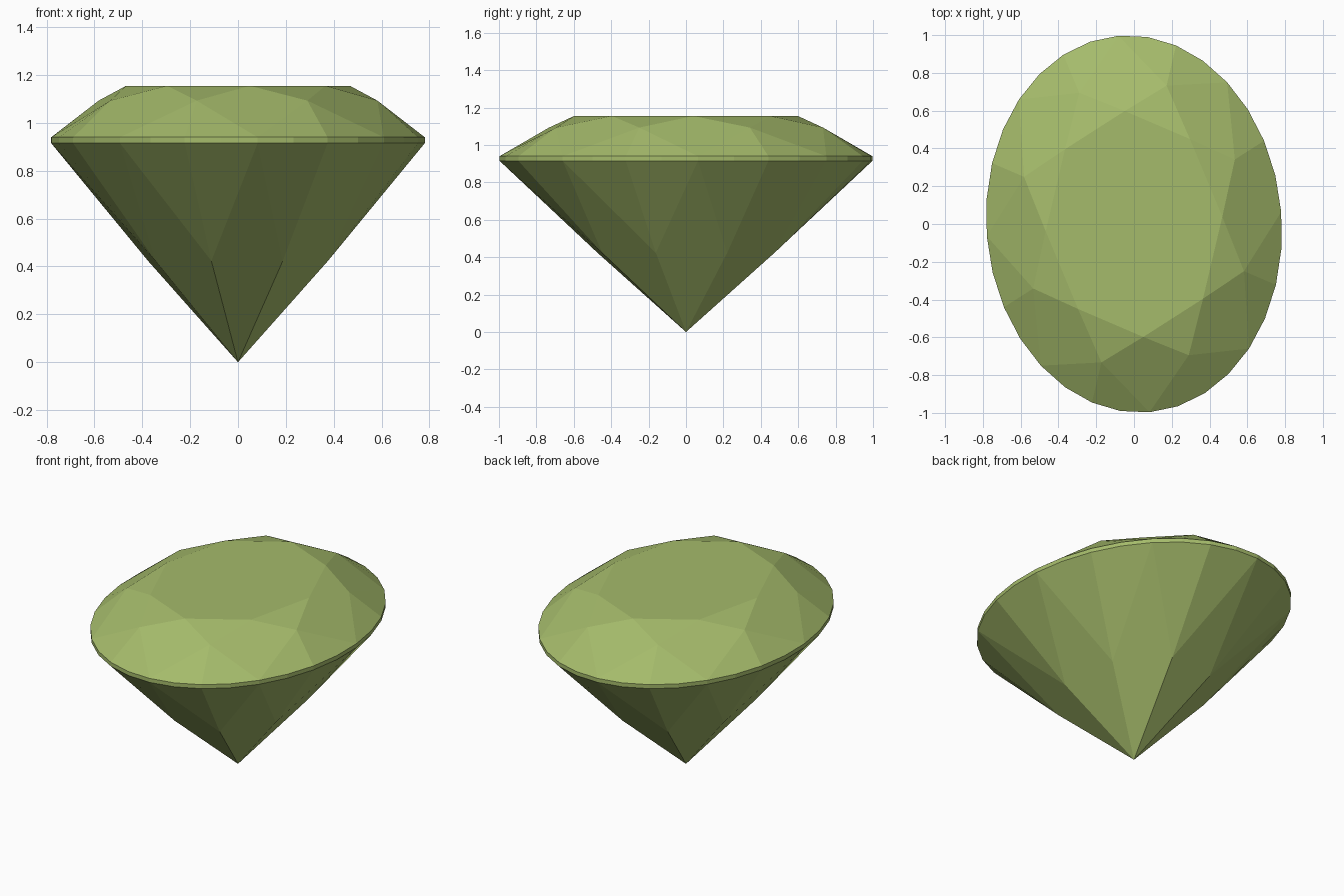
import bpy, bmesh, math

if "Cube" in bpy.data.objects:
    bpy.data.objects.remove(bpy.data.objects["Cube"])

WIDTH = 0.782               # oval width relative to its length
TURN = math.radians(4.7)    # slight twist of the oval about z
STEPS = 32                  # girdle corners

bm = bmesh.new()


def ring(radius, z, count, phase=0.0):
    """Corners of a twisted oval at one height."""
    verts = []
    for i in range(count):
        a = 2 * math.pi * (i + phase) / count
        x, y = WIDTH * radius * math.cos(a), radius * math.sin(a)
        verts.append(bm.verts.new((x * math.cos(TURN) - y * math.sin(TURN),
                                   x * math.sin(TURN) + y * math.cos(TURN), z)))
    return verts


table = ring(0.60, 1.155, 8)
star = ring(0.775, 1.093, 8, 0.5)
girdle_top = ring(1.0, 0.94, STEPS)
girdle_low = ring(1.0, 0.915, STEPS)
pavilion = ring(0.50, 0.423, 8, 0.5)
culet = bm.verts.new((0, 0, 0))

bm.faces.new(table)
for k in range(8):
    n, g = (k + 1) % 8, 4 * k
    top = [girdle_top[(g + i) % STEPS] for i in range(5)]
    low = [girdle_low[(g + i) % STEPS] for i in range(5)]
    # crown: star triangle, kite and two upper halves
    bm.faces.new((table[k], star[k], table[n]))
    bm.faces.new((table[k], star[k - 1], top[0], star[k]))
    bm.faces.new((star[k], top[0], top[1], top[2]))
    bm.faces.new((star[k], top[2], top[3], top[4]))
    # girdle band
    for i in range(4):
        bm.faces.new((low[i], low[i + 1], top[i + 1], top[i]))
    # pavilion: long kite and two lower halves
    bm.faces.new((culet, pavilion[k], low[0], pavilion[k - 1]))
    bm.faces.new((pavilion[k], low[2], low[1], low[0]))
    bm.faces.new((pavilion[k], low[4], low[3], low[2]))

bmesh.ops.recalc_face_normals(bm, faces=bm.faces)
mesh = bpy.data.meshes.new("oval_gem")
bm.to_mesh(mesh)
bm.free()

green = bpy.data.materials.new("olive green")
green.diffuse_color = (0.376, 0.497, 0.147, 1)
green.use_nodes = True
green.node_tree.nodes["Principled BSDF"].inputs["Base Color"].default_value = green.diffuse_color
mesh.materials.append(green)
bpy.context.collection.objects.link(bpy.data.objects.new("oval_gem", mesh))
